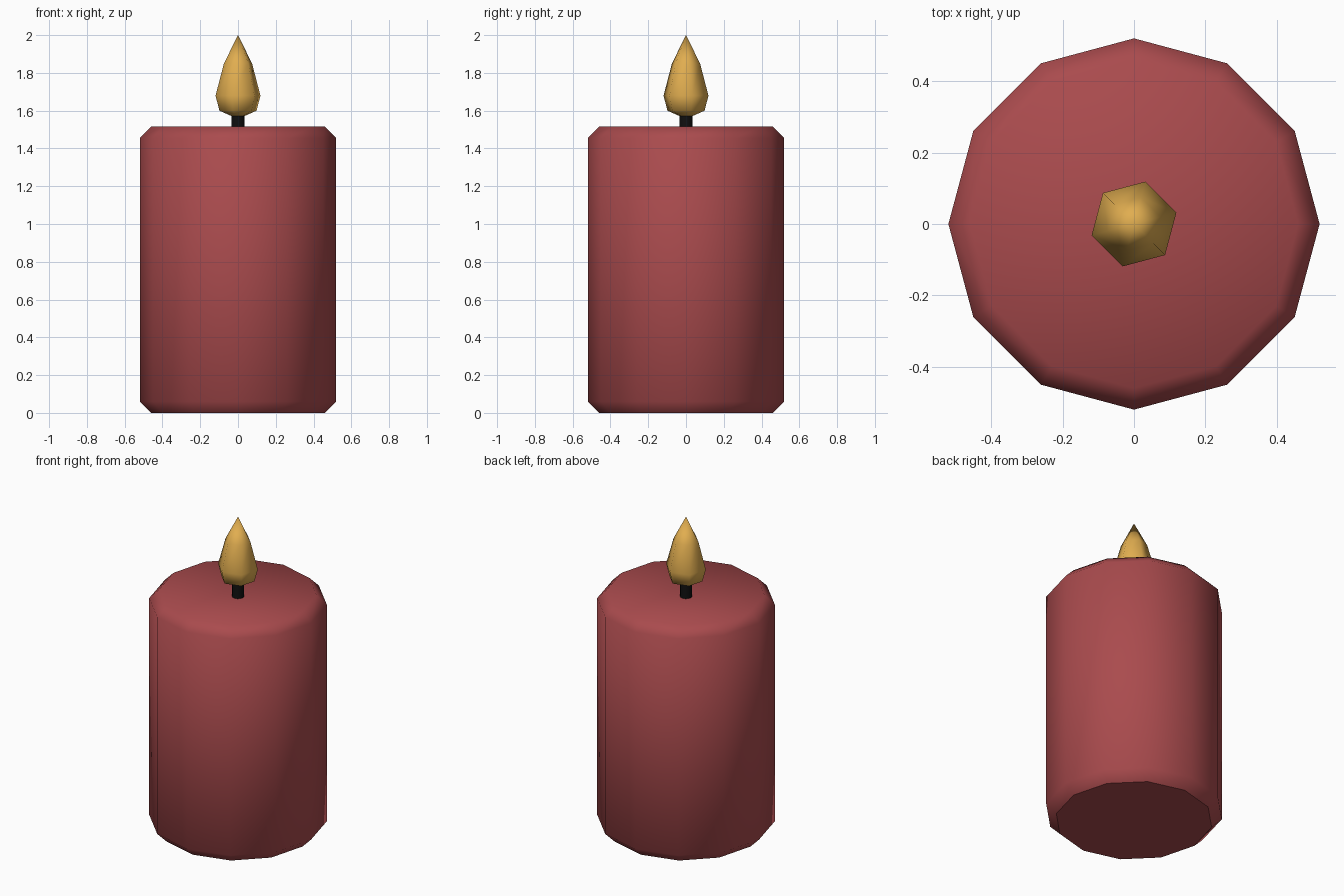
import bpy, bmesh
from math import pi, cos, sin, radians

if "Cube" in bpy.data.objects:
    bpy.data.objects.remove(bpy.data.objects["Cube"])


def material(name, color):
    m = bpy.data.materials.new(name)
    m.diffuse_color = (*color, 1)
    m.use_nodes = True
    m.node_tree.nodes["Principled BSDF"].inputs["Base Color"].default_value = m.diffuse_color
    return m


def lathe(name, profile, sides, mat, turn=0.0, flat_bottom=False):
    """Revolve (radius, z) points, listed bottom to top; radius 0 makes a pole."""
    bm = bmesh.new()
    rings = []
    for r, z in profile:
        n = 1 if r == 0 else sides
        angles = [turn + 2 * pi * i / sides for i in range(n)]
        rings.append([bm.verts.new((r * cos(a), r * sin(a), z)) for a in angles])
    for lo, hi in zip(rings, rings[1:]):
        for i in range(sides):
            j = (i + 1) % sides
            if len(lo) == 1:
                bm.faces.new((lo[0], hi[j], hi[i]))
            elif len(hi) == 1:
                bm.faces.new((lo[i], lo[j], hi[0]))
            else:
                bm.faces.new((lo[i], lo[j], hi[j], hi[i]))
    for f in bm.faces:
        f.smooth = True
    if len(rings[0]) > 1:
        base = bm.faces.new(rings[0][::-1])
        if flat_bottom:
            for e in base.edges:
                e.smooth = False
    if len(rings[-1]) > 1:
        bm.faces.new(rings[-1])
    mesh = bpy.data.meshes.new(name)
    bm.to_mesh(mesh)
    bm.free()
    mesh.materials.append(mat)
    obj = bpy.data.objects.new(name, mesh)
    bpy.context.collection.objects.link(obj)
    return obj


red = material("red_wax", (0.40, 0.07, 0.075))
black = material("black_wick", (0.005, 0.005, 0.005))
gold = material("gold_flame", (0.75, 0.42, 0.08))

# Wax body with chamfered rims and a slightly dished top
lathe("wax_body", [(0.46, 0), (0.52, 0.06), (0.52, 1.455), (0.46, 1.515), (0, 1.485)],
      12, red, flat_bottom=True)

# Wick, sunk into the wax and the flame
lathe("wick", [(0.035, 1.46), (0.035, 1.60)], 12, black, flat_bottom=True)

# Six-sided teardrop flame
lathe("flame", [(0, 1.57), (0.037, 1.572), (0.102, 1.60), (0.123, 1.68), (0.077, 1.85), (0, 2.0)],
      6, gold, turn=radians(15))
